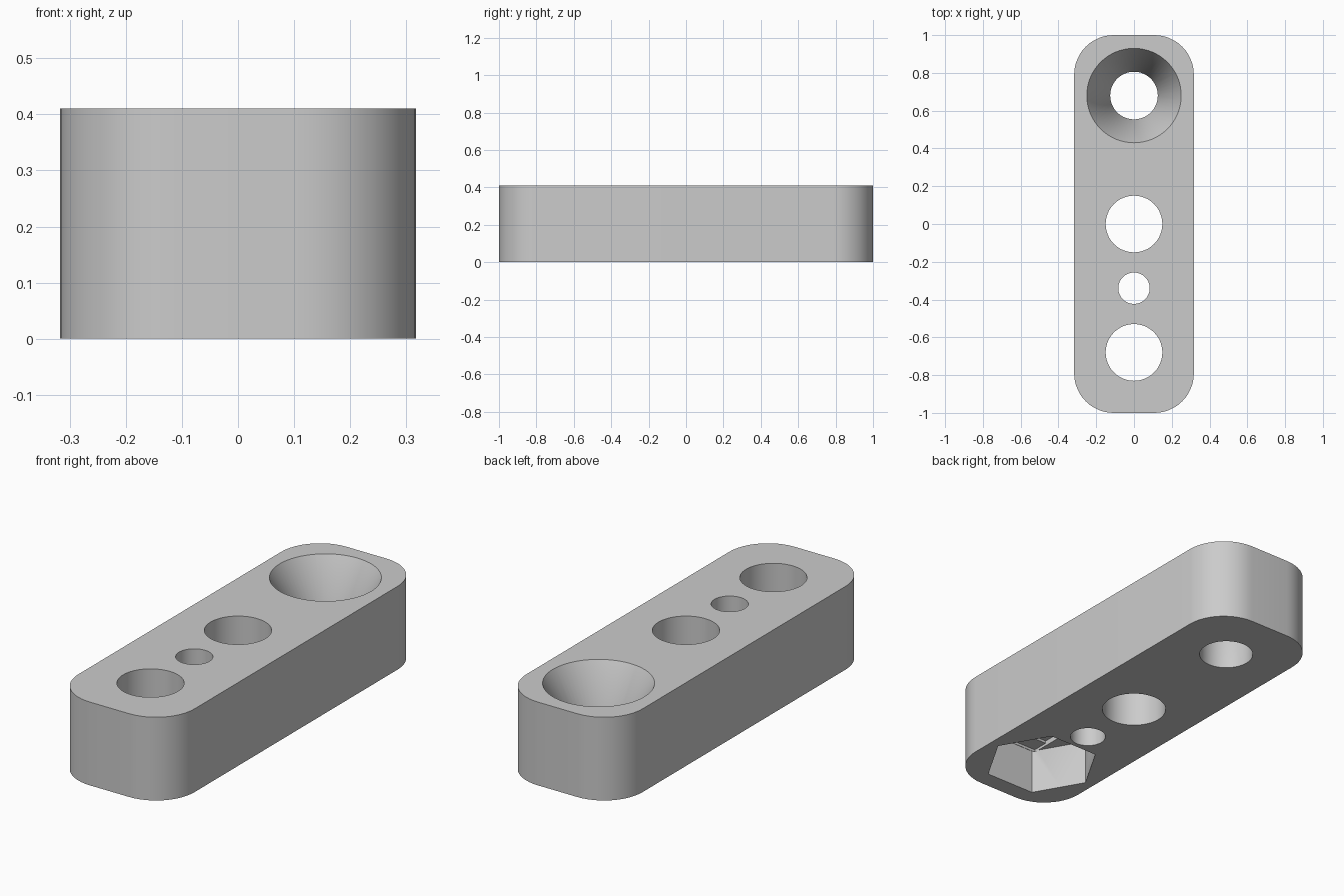
import bpy, bmesh, math
from mathutils import Matrix

cube = bpy.data.objects.get("Cube")
if cube:
    bpy.data.objects.remove(cube, do_unlink=True)

HALF_W, HALF_L, HEIGHT, CORNER = 0.317, 1.0, 0.41, 0.21
PITCH = 0.68          # distance from the middle hole to either end hole
NUT_DEPTH, STEP = 0.225, 0.013


def circle(radius, sides, turn=0.0):
    return [(radius * math.cos(turn + math.tau * i / sides),
             radius * math.sin(turn + math.tau * i / sides)) for i in range(sides)]


def rectangle(hx, hy):
    return [(-hx, -hy), (hx, -hy), (hx, hy), (-hx, hy)]


def rounded_rectangle(hx, hy, r, steps=12):
    points = []
    for k, (sx, sy) in enumerate([(1, 1), (-1, 1), (-1, -1), (1, -1)]):
        for i in range(steps + 1):
            a = math.pi / 2 * (k + i / steps)
            points.append((sx * (hx - r) + r * math.cos(a),
                           sy * (hy - r) + r * math.sin(a)))
    return points


def prism(name, outline, z0, z1, y=0.0, top_scale=1.0):
    """Closed solid from an outline, optionally flaring towards the top."""
    bm = bmesh.new()
    low = [bm.verts.new((px, py + y, z0)) for px, py in outline]
    high = [bm.verts.new((px * top_scale, py * top_scale + y, z1)) for px, py in outline]
    bm.faces.new(low[::-1])
    bm.faces.new(high)
    n = len(outline)
    for i in range(n):
        j = (i + 1) % n
        bm.faces.new((low[i], low[j], high[j], high[i]))
    mesh = bpy.data.meshes.new(name)
    bm.to_mesh(mesh)
    bm.free()
    obj = bpy.data.objects.new(name, mesh)
    bpy.context.collection.objects.link(obj)
    return obj


grey = bpy.data.materials.new("plain_grey")
grey.use_nodes = True
grey.diffuse_color = (0.6, 0.6, 0.6, 1)
grey.node_tree.nodes["Principled BSDF"].inputs["Base Color"].default_value = (0.6, 0.6, 0.6, 1)

# Rounded bar
body = prism("bar_body", rounded_rectangle(HALF_W, HALF_L, CORNER), 0, HEIGHT)
body.data.materials.append(grey)

# Through holes: (y, radius)
cutters = [prism("hole_cutter", circle(r, 64), -0.1, HEIGHT + 0.1, y)
           for y, r in ((-PITCH, 0.15), (-PITCH / 2, 0.083), (0, 0.15), (PITCH, 0.126))]

# Screw countersink, carried slightly above the top face
sink_low, rim, over = 0.17, 0.25, 0.02
slope = (rim - 0.126) / (HEIGHT - sink_low)
cutters.append(prism("countersink_cutter", circle(0.126, 64), sink_low, HEIGHT + over,
                     PITCH, (rim + slope * over) / 0.126))

# Hexagonal nut pocket underneath, with two shallow ceiling steps
cutters.append(prism("nut_pocket_cutter", circle(0.27, 6), -0.1, NUT_DEPTH, -PITCH))
cutters.append(prism("slot_step_cutter", rectangle(0.151, 0.232),
                     NUT_DEPTH - 0.003, NUT_DEPTH + STEP, -PITCH))
cutters.append(prism("square_step_cutter", rectangle(0.1515, 0.1515),
                     NUT_DEPTH, NUT_DEPTH + 2 * STEP, -PITCH))

bpy.ops.object.select_all(action='DESELECT')
bpy.context.view_layer.objects.active = body
body.select_set(True)
for cutter in cutters:
    cutter.hide_render = True
    mod = body.modifiers.new("cut", 'BOOLEAN')
    mod.operation = 'DIFFERENCE'
    mod.solver = 'EXACT'
    mod.object = cutter
    bpy.ops.object.modifier_apply(modifier=mod.name)
    bpy.data.objects.remove(cutter, do_unlink=True)

bpy.ops.object.shade_smooth_by_angle(angle=math.radians(30))
